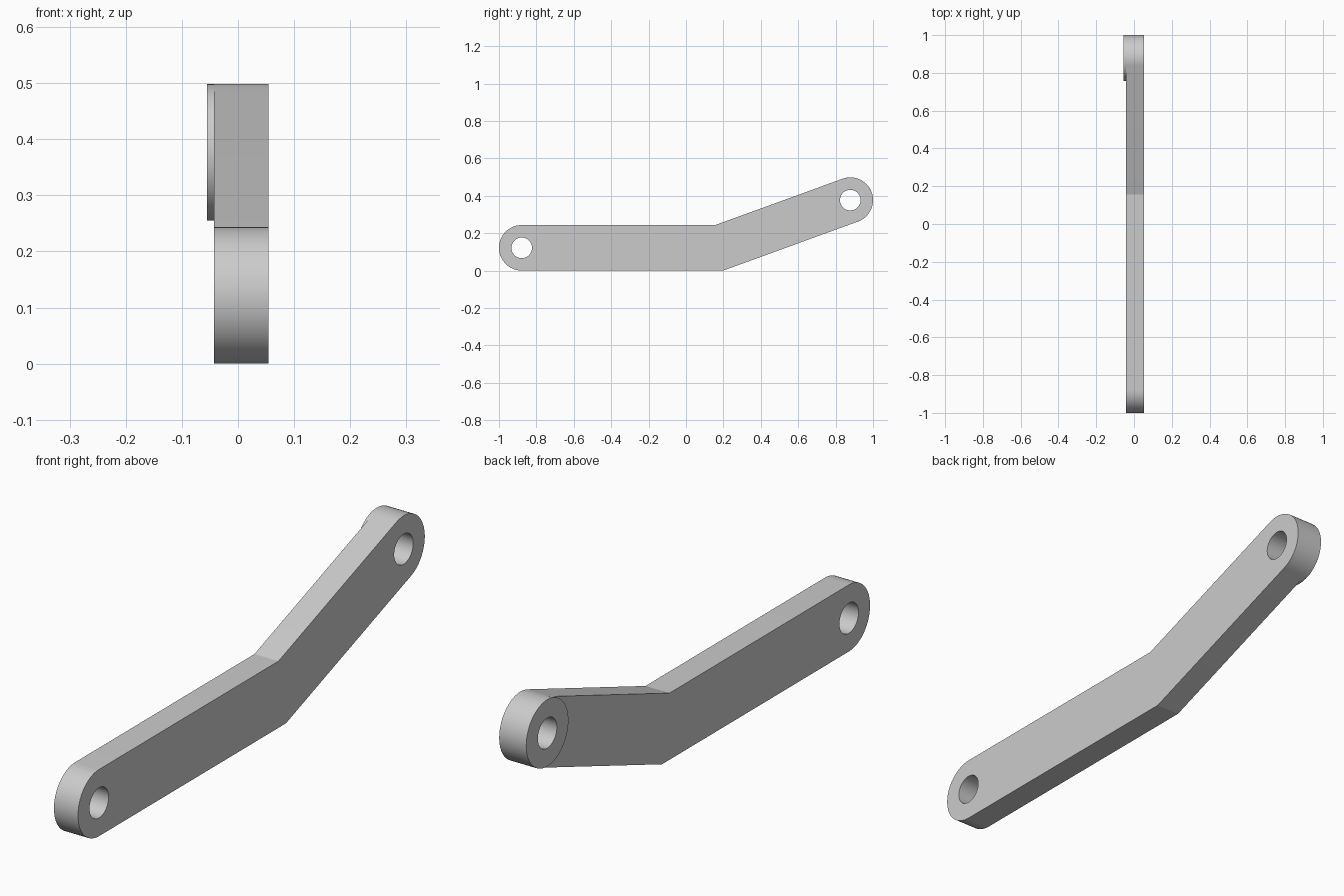
import bpy
import bmesh
from math import cos, sin, tan, pi, radians
from mathutils import Vector

cube = bpy.data.objects.get("Cube")
if cube:
    bpy.data.objects.remove(cube)

R, HOLE_R = 0.1217, 0.055      # bar half-height, pin hole radius
BEND = radians(20)
BEND_Y = 0.178
LOW = Vector((-1 + R, R))      # pin centres in (y, z)
HIGH = Vector((1 - R, R + (1 - R - BEND_Y) * tan(BEND)))
INNER, OUTER, BOSS = -0.043, 0.054, -0.055   # x levels

grey = bpy.data.materials.new("plain grey")
grey.use_nodes = True
colour = (0.6, 0.6, 0.6, 1)
grey.diffuse_color = colour
grey.node_tree.nodes["Principled BSDF"].inputs["Base Color"].default_value = colour


def arc(centre, radius, start, sweep, steps, closed=False):
    count = steps if closed else steps + 1
    return [centre + radius * Vector((cos(start + sweep * i / steps),
                                      sin(start + sweep * i / steps)))
            for i in range(count)]


def circle(centre, radius):
    return arc(centre, radius, 0, 2 * pi, 64, True)


def plate(name, loops, x0, x1):
    """Extrude an outline with holes along x."""
    bm = bmesh.new()
    for loop in loops:
        verts = [bm.verts.new((x0, p.x, p.y)) for p in loop]
        for a, b in zip(verts, verts[1:] + verts[:1]):
            bm.edges.new((a, b))
    bmesh.ops.triangle_fill(bm, edges=bm.edges[:], use_beauty=True,
                            normal=(1, 0, 0))
    ext = bmesh.ops.extrude_face_region(bm, geom=bm.faces[:], use_keep_orig=True)
    moved = [g for g in ext["geom"] if isinstance(g, bmesh.types.BMVert)]
    bmesh.ops.translate(bm, verts=moved, vec=(x1 - x0, 0, 0))
    bmesh.ops.recalc_face_normals(bm, faces=bm.faces[:])
    mesh = bpy.data.meshes.new(name)
    bm.to_mesh(mesh)
    bm.free()
    mesh.materials.append(grey)
    obj = bpy.data.objects.new(name, mesh)
    bpy.context.collection.objects.link(obj)
    bpy.ops.object.select_all(action="DESELECT")
    obj.select_set(True)
    bpy.context.view_layer.objects.active = obj
    bpy.ops.object.shade_smooth_by_angle(angle=radians(15))
    return obj


# Bent bar with rounded ends and two pin holes
mitre = R * tan(BEND / 2)
outline = (arc(LOW, R, pi / 2, pi, 32)
           + [Vector((BEND_Y + mitre, 0))]
           + arc(HIGH, R, BEND - pi / 2, pi, 32)
           + [Vector((BEND_Y - mitre, 2 * R))])
plate("bent_bar", [outline, circle(LOW, HOLE_R), circle(HIGH, HOLE_R)],
      INNER, OUTER)

# Thin raised boss around the upper pin hole
plate("upper_boss", [circle(HIGH, R), circle(HIGH, HOLE_R)], BOSS, INNER)
